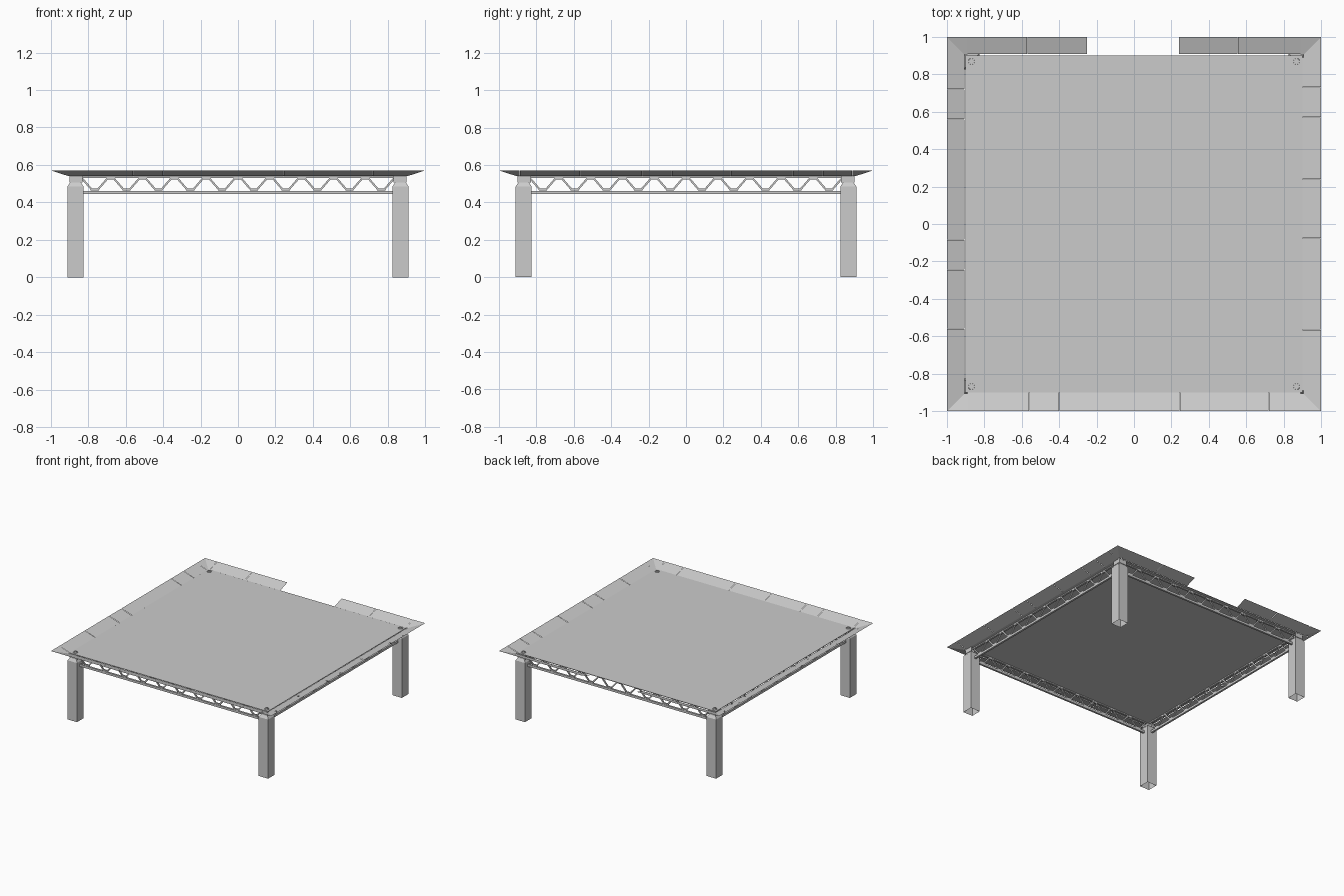
import bpy, bmesh, math
from mathutils import Vector, Matrix

if "Cube" in bpy.data.objects:
    bpy.data.objects.remove(bpy.data.objects["Cube"])

L = 0.868            # leg / truss centre offset
Z_IN, Z_OUT = 0.54, 0.571   # awning inner and outer heights


def finish(name, bm):
    me = bpy.data.meshes.new(name)
    bm.normal_update()
    bm.to_mesh(me)
    bm.free()
    ob = bpy.data.objects.new(name, me)
    bpy.context.collection.objects.link(ob)
    return ob


def box(bm, c, s):
    m = Matrix.Translation(c) @ Matrix.Diagonal((*s, 1))
    bmesh.ops.create_cube(bm, size=1, matrix=m)


def bar(bm, a, b, w, h):
    a, b = Vector(a), Vector(b)
    d = b - a
    m = (Matrix.Translation((a + b) / 2) @ Matrix.Rotation(-math.atan2(d.z, d.x), 4, 'Y')
         @ Matrix.Diagonal((d.length, w, h, 1)))
    bmesh.ops.create_cube(bm, size=1, matrix=m)


def turn(ob, k):
    ob.data.transform(Matrix.Rotation(k * math.pi / 2, 4, 'Z'))


# Legs: open-bottomed square tubes with a tapered cap, neck, corner bracket and bolt
def leg(k):
    bm = bmesh.new()
    prev = None
    for half, z in [(0.043, 0), (0.043, 0.485), (0.028, 0.507)]:
        ring = [bm.verts.new((-L + sx * half, -L + sy * half, z))
                for sx, sy in ((-1, -1), (1, -1), (1, 1), (-1, 1))]
        if prev:
            for i in range(4):
                j = (i + 1) % 4
                bm.faces.new((prev[i], prev[j], ring[j], ring[i]))
        prev = ring
    bm.faces.new(prev)
    turn(finish("leg_%d" % k, bm), k)

    bm = bmesh.new()
    box(bm, (-L, -L, 0.521), (0.034, 0.034, 0.03))
    box(bm, (-0.865, -0.897, 0.523), (0.07, 0.006, 0.034))
    box(bm, (-0.897, -0.865, 0.523), (0.006, 0.07, 0.034))
    turn(finish("corner_bracket_%d" % k, bm), k)

    bm = bmesh.new()
    for r, z, h in ((0.019, 0.545, 0.01), (0.01, 0.551, 0.01)):
        bmesh.ops.create_cone(bm, cap_ends=True, segments=12, radius1=r, radius2=r * 0.85,
                              depth=h, matrix=Matrix.Translation((-L, -L, z)))
    turn(finish("roof_bolt_%d" % k, bm), k)


# Truss: two chords, zigzag web and small node plates
def truss(k):
    bm = bmesh.new()
    box(bm, (0, -L, 0.453), (1.66, 0.016, 0.018))
    box(bm, (0, -L, 0.536), (1.74, 0.016, 0.009))
    for i in range(-10, 11):
        x, top = i * 0.085, i % 2 == 0
        z = 0.529 if top else 0.468
        if abs(i) < 10:
            box(bm, (x, -L, z), (0.044, 0.014, 0.011))
        if i < 10:
            z2 = 0.468 if top else 0.529
            bar(bm, (x + 0.016, -L, z), (x + 0.069, -L, z2), 0.01, 0.01)
    turn(finish("truss_%d" % k, bm), k)


# Awning: flared strip of thin panels, each given by (start, end) along its side
def awning(k, panels, inner):
    bm = bmesh.new()
    for a, b in panels:
        a, b = a + 0.0012, b - 0.0012
        bm.faces.new([bm.verts.new(p) for p in (
            (a, -1, Z_OUT), (b, -1, Z_OUT), (b, -inner, Z_IN), (a, -inner, Z_IN))])
    turn(finish("awning_side_%d" % k, bm), k)

    bm = bmesh.new()
    o, i = bm.verts.new((-1, -1, Z_OUT)), bm.verts.new((-0.905, -0.905, Z_IN))
    c = [bm.verts.new(p) for p in ((-0.89, -1, Z_OUT), (-0.89, -0.905, Z_IN),
                                   (-1, -0.89, Z_OUT), (-0.905, -0.89, Z_IN))]
    bm.faces.new((o, c[0], c[1], i))
    bm.faces.new((o, i, c[3], c[2]))
    turn(finish("awning_corner_%d" % k, bm), k)


def spans(*cuts):
    return list(zip(cuts, cuts[1:]))


sides = [
    (spans(-0.89, -0.56, -0.40, -0.08, 0.245, 0.72, 0.89), 0.9),
    (spans(-0.89, -0.565, -0.235, -0.075, 0.24, 0.57, 0.73, 0.89), 0.9),
    (spans(-0.89, -0.555, -0.24) + spans(0.25, 0.57, 0.89), 0.908),
    (spans(-0.89, -0.72, -0.56, 0.085, 0.245, 0.56, 0.89), 0.905),
]
for k, (panels, inner) in enumerate(sides):
    leg(k)
    truss(k)
    awning(k, panels, inner)

# Flat roof sheet
bm = bmesh.new()
box(bm, (0, 0, 0.543), (1.8, 1.8, 0.004))
finish("roof_sheet", bm)
